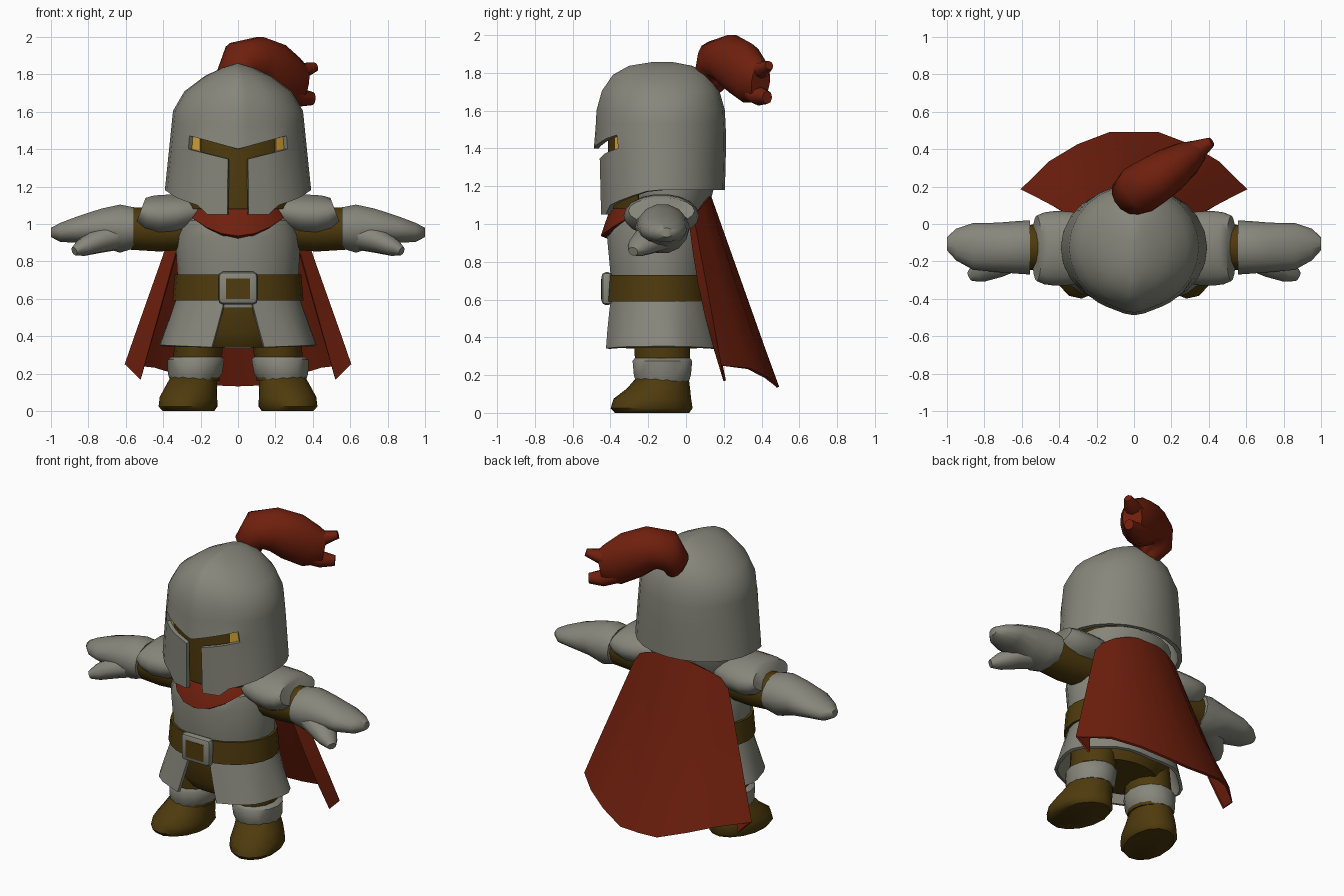
import bpy, bmesh, math
from mathutils import Vector

if "Cube" in bpy.data.objects:
    bpy.data.objects.remove(bpy.data.objects["Cube"])


def material(name, rgb):
    m = bpy.data.materials.new(name)
    m.diffuse_color = (*rgb, 1)
    m.use_nodes = True
    m.node_tree.nodes["Principled BSDF"].inputs["Base Color"].default_value = m.diffuse_color
    return m


STEEL = material("steel_grey", (0.24, 0.24, 0.20))
RED = material("cloth_red", (0.16, 0.014, 0.004))
BROWN = material("leather_brown", (0.077, 0.043, 0.004))
GOLD = material("eye_gold", (0.72, 0.40, 0.04))


def finish(ob, mirror=False, thick=0, bevel=0, angle=38):
    """Apply mirror, thickness and bevel, then smooth with sharp creases."""
    if mirror:
        ob.modifiers.new("mirror", 'MIRROR').merge_threshold = 0.002
    if thick:
        s = ob.modifiers.new("thickness", 'SOLIDIFY')
        s.thickness, s.offset = thick, 0
    if bevel:
        b = ob.modifiers.new("bevel", 'BEVEL')
        b.width, b.segments = bevel, 2
    bpy.ops.object.select_all(action='DESELECT')
    ob.select_set(True)
    bpy.context.view_layer.objects.active = ob
    bpy.ops.object.convert(target='MESH')
    bpy.ops.object.shade_smooth_by_angle(angle=math.radians(angle))


def grid(name, rows, mat, closed=False, caps=(), skip=None, **kw):
    """Skin rows of points; skip(row, column) leaves openings."""
    bm = bmesh.new()
    vs = [[bm.verts.new(p) for p in row] for row in rows]
    n = len(rows[0])
    for i in range(len(rows) - 1):
        for j in range(n if closed else n - 1):
            if skip and skip(i, j):
                continue
            k = (j + 1) % n
            bm.faces.new((vs[i][j], vs[i][k], vs[i + 1][k], vs[i + 1][j]))
    for end in caps:
        bm.faces.new(vs[end])
    bmesh.ops.delete(bm, geom=[v for v in bm.verts if not v.link_faces], context='VERTS')
    bmesh.ops.recalc_face_normals(bm, faces=bm.faces)
    me = bpy.data.meshes.new(name)
    bm.to_mesh(me)
    bm.free()
    me.materials.append(mat)
    ob = bpy.data.objects.new(name, me)
    bpy.context.collection.objects.link(ob)
    finish(ob, **kw)
    return ob


def sweep(name, path, side, mat, normal=None, seg=14, **kw):
    """Oval rings along a path of (x, y, z, half width, half height)."""
    c = [Vector(p[:3]) for p in path]
    rows = []
    for i, p in enumerate(path):
        t = Vector(normal) if normal else c[min(i + 1, len(c) - 1)] - c[max(i - 1, 0)]
        v = t.cross(Vector(side)).normalized()
        u = v.cross(t).normalized()
        rows.append([c[i] + u * p[3] * math.cos(a) + v * p[4] * math.sin(a)
                     for a in (k * math.tau / seg for k in range(seg))])
    return grid(name, rows, mat, closed=True, caps=(0, -1), **kw)


def stack(name, path, mat, **kw):
    return sweep(name, path, (1, 0, 0), mat, normal=(0, 0, 1), **kw)


def box(name, loc, size, mat, bevel=0):
    bpy.ops.mesh.primitive_cube_add(size=1, location=loc)
    ob = bpy.context.object
    ob.name, ob.scale = name, size
    bpy.ops.object.transform_apply(location=False, rotation=False, scale=True)
    ob.data.materials.append(mat)
    finish(ob, bevel=bevel)


def lerp(a, b, t):
    return a + (b - a) * t


# Helmet shell with a T-shaped visor opening
HELM = [(1.05, .39, .315), (1.18, .378, .318), (1.45, .35, .325), (1.6, .335, .318),
        (1.7, .277, .29), (1.78, .17, .235), (1.825, .075, .155), (1.845, .006, .05)]
HY = -.125


def helm_radii(z):
    for a, b in zip(HELM, HELM[1:]):
        if z <= b[0]:
            t = (z - a[0]) / (b[0] - a[0])
            return lerp(a[1], b[1], t), lerp(a[2], b[2], t)
    return HELM[-1][1:]


def slot(deg):
    rise = min(1, abs(math.sin(math.radians(min(abs(deg), 90)))) / .72)
    return 1.335 + .065 * rise, 1.40 + .07 * rise


def helm_point(deg, row):
    d, a = abs(deg), math.radians(deg)
    bottom = 1.05 if d < 30 else 1.10 + .08 * min(1, (d - 33) / 47)
    lo, hi = slot(deg)
    z = [bottom, (bottom + lo) / 2, lo, hi, 1.53, 1.6, 1.65, 1.7, 1.78, 1.825, 1.845][row]
    rx, ry = helm_radii(z)
    ridge = max(0, 1 - d / 24) * (.018 if 2 < row < 10 else 0)
    brow = .008 if row == 3 and d < 50 else 0
    return Vector((rx * math.sin(a), HY - ry * math.cos(a) - ridge - brow, z))


half = [0, 8, 24, 33, 46, 60, 75, 90, 105, 120, 135, 150, 165, 180]
cols = [-d for d in reversed(half[1:-1])] + half


def visor_gap(i, j):
    mid = abs(cols[j] + cols[j + 1]) / 2 if j + 1 < len(cols) else 180
    return (i == 2 and mid < 46) or (i < 2 and mid < 8)


grid("helmet", [[helm_point(d, r) for d in cols] for r in range(11)], STEEL,
     closed=True, caps=(-1,), skip=visor_gap, thick=.026, angle=32)

# Leather face lining behind the visor only, and a steel neck guard
lining = [[(rx * math.sin(math.radians(d)), HY - ry * math.cos(math.radians(d)), z)
           for d in range(-63, 64, 9)]
          for z, rx, ry in ((1.08, .30, .275), (1.2, .318, .283), (1.55, .305, .283))]
grid("face_lining", lining, BROWN, thick=.008)
stack("neck_guard", [(0, -.10, 1.03, .27, .18), (0, -.09, 1.12, .30, .22),
                     (0, -.09, 1.2, .30, .24)], STEEL, seg=20)

# Eyes glowing at the outer ends of the visor slot
eye = [[(.340 * math.sin(math.radians(d)), HY - .308 * math.cos(math.radians(d)),
         slot(d)[k] + (.01 if k else -.01)) for d in (36, 43, 51)] for k in (0, 1)]
grid("eyes", eye, GOLD, mirror=True, thick=.008)

# Plume sweeping back to one side, split into two tips
P = (.6, -.8, 0)
sweep("plume", [(0, .13, 1.71, .055, .05), (-.02, .15, 1.79, .115, .09),
                (.02, .18, 1.86, .135, .125), (.10, .23, 1.87, .13, .135),
                (.19, .29, 1.825, .12, .148), (.28, .35, 1.765, .095, .135),
                (.345, .395, 1.75, .06, .10)], P, RED, angle=55)
sweep("plume_upper_tip", [(.22, .32, 1.84, .07, .06), (.33, .39, 1.81, .06, .05),
                          (.415, .44, 1.84, .025, .025)], P, RED, seg=8, angle=60)
sweep("plume_lower_tip", [(.24, .33, 1.72, .08, .065), (.33, .39, 1.675, .06, .05),
                          (.40, .43, 1.67, .03, .035)], P, RED, seg=8, angle=60)

# Torso, belt and buckle
stack("torso", [(0, -.145, .55, .315, .25), (0, -.145, .75, .325, .26),
                (0, -.15, .93, .335, .272), (0, -.145, 1.02, .31, .262),
                (0, -.13, 1.1, .2, .19)], STEEL, seg=18)
stack("belt", [(0, -.145, .59, .35, .28), (0, -.145, .73, .338, .270)], BROWN, seg=24)
box("buckle", (0, -.418, .658), (.21, .06, .175), STEEL, .025)
box("buckle_centre", (0, -.446, .655), (.13, .009, .11), BROWN)

# Skirt plates, parted at the front over leather breeches
skirt = []
for t in (0, .3, .65, 1):
    row, gap = [], lerp(12, 20, t)
    for k in range(29):
        a = math.radians(lerp(gap, 360 - gap, k / 28))
        f = 1 + .025 * t * math.cos(7 * a)
        row.append((lerp(.318, .408, t) * f * math.sin(a),
                    -.135 - lerp(.258, .303, t) * f * math.cos(a),
                    lerp(.61, .335 + .015 * abs(math.sin(a)), t)))
    skirt.append(row)
grid("skirt", skirt, STEEL, thick=.02)
stack("breeches", [(0, -.13, .34, .24, .19), (0, -.137, .42, .32, .235),
                   (0, -.137, .6, .305, .235)], BROWN, seg=18)

# Neck scarf dipping to a point on the chest
scarf = []
for r, z, dip in ((.19, 1.13, 0), (.27, 1.10, .05), (.31, 1.07, .13), (.28, 1.05, .12)):
    scarf.append([(r * .9 * math.sin(a), -.135 - r * math.cos(a) * (1 if math.cos(a) > 0 else .75),
                   z - dip * max(0, math.cos(a)) ** 2)
                  for a in (k * math.tau / 20 for k in range(20))])
grid("scarf", scarf, RED, closed=True, thick=.015)

# Cape flaring behind, edges folded inward
top = [(0, .125, 1.15), (.07, .12, 1.15), (.15, .11, 1.13), (.23, .085, 1.10),
       (.32, .04, 1.04), (.28, .02, 1.02)]
hem = [(0, .485, .135), (.13, .485, .14), (.30, .42, .19), (.45, .33, .235),
       (.60, .19, .25), (.52, .205, .17)]
cape = []
for t in (0, .2, .4, .6, .8, 1):
    cape.append([Vector(a).lerp(Vector(b), t) + Vector((0, -.025 * (k % 2) * math.sin(t * math.pi), 0))
                 for k, (a, b) in enumerate(zip(top, hem))])
grid("cape", cape, RED, mirror=True, thick=.014)

# Arms: shoulder guards, sleeves and gauntlets
Y = (0, 1, 0)
X = (1, 0, 0)
sweep("shoulder_guards", [(.17, -.13, 1.08, .13, .06), (.26, -.13, 1.065, .18, .095),
                          (.34, -.13, 1.05, .197, .11), (.42, -.13, 1.045, .20, .112),
                          (.48, -.13, 1.055, .192, .10), (.52, -.13, 1.07, .175, .075)],
      Y, STEEL, seg=18, mirror=True, angle=55)
sweep("sleeves", [(.28, -.125, .97, .12, .11), (.42, -.125, .97, .125, .12),
                  (.58, -.125, .975, .12, .115)], Y, BROWN, normal=X, mirror=True)
sweep("gauntlets", [(.555, -.125, .98, .145, .112), (.63, -.125, .975, .14, .132),
                    (.73, -.125, .98, .132, .105), (.86, -.12, .97, .125, .072),
                    (.95, -.11, .955, .085, .052), (1.0, -.105, .955, .035, .025)],
      Y, STEEL, normal=X, mirror=True, angle=55)
sweep("thumbs", [(.64, -.14, .94, .11, .08), (.75, -.20, .91, .095, .068),
                 (.83, -.255, .875, .062, .048), (.875, -.28, .855, .028, .024)],
      Y, STEEL, seg=10, mirror=True, angle=55)

# Legs: stockings, shin cuffs and boots turned outward
stack("stockings", [(.215, -.125, .16, .115, .135), (.215, -.125, .30, .13, .15),
                    (.20, -.13, .45, .13, .155)], BROWN, mirror=True)
stack("shin_cuffs", [(.235, -.125, .17, .13, .145), (.23, -.125, .20, .145, .155),
                     (.225, -.125, .275, .152, .162), (.22, -.125, .29, .135, .15)],
      STEEL, mirror=True, angle=50)
sweep("boots", [(.265, -.18, 0, .135, .2), (.267, -.182, .025, .155, .22),
                (.265, -.178, .075, .152, .208), (.25, -.145, .13, .14, .168),
                (.235, -.125, .185, .125, .14)], (.97, .22, 0), BROWN,
      normal=(0, 0, 1), mirror=True, angle=50)
